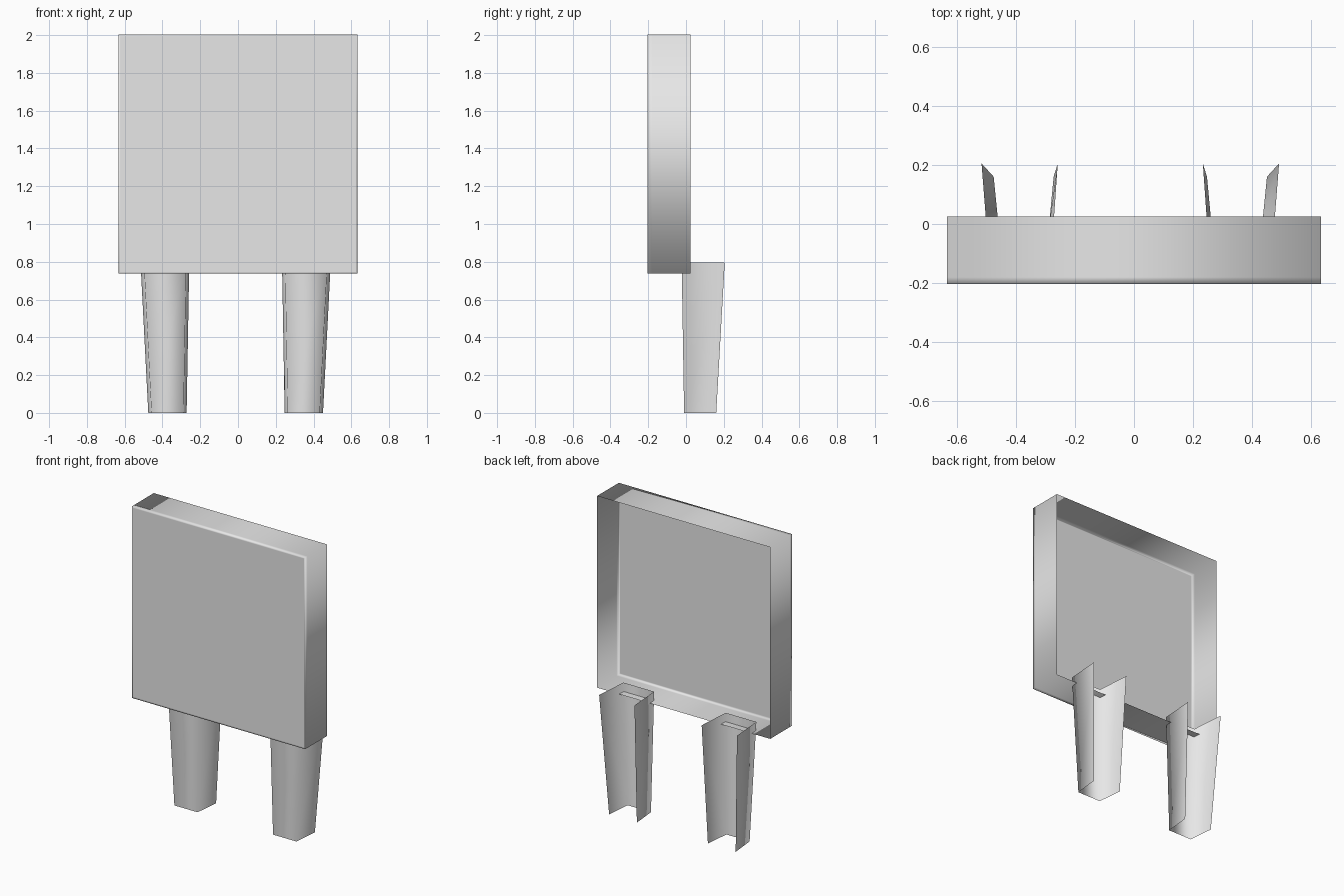
import bpy

if "Cube" in bpy.data.objects:
    bpy.data.objects.remove(bpy.data.objects["Cube"])

grey = bpy.data.materials.new("light grey")
grey.diffuse_color = (0.8, 0.8, 0.8, 1)
grey.use_nodes = True
grey.node_tree.nodes["Principled BSDF"].inputs["Base Color"].default_value = grey.diffuse_color


def make_object(name, verts, faces):
    mesh = bpy.data.meshes.new(name)
    mesh.from_pydata(verts, [], faces)
    mesh.materials.append(grey)
    mesh.shade_smooth()
    obj = bpy.data.objects.new(name, mesh)
    bpy.context.collection.objects.link(obj)
    return obj


def ring(half, y, mid=1.37):
    return [(-half, y, mid - half), (half, y, mid - half),
            (half, y, mid + half), (-half, y, mid + half)]


# Square panel: thin shell, open at the back, with tight loops at the front rim
loops = [(0.633, 0.025), (0.633, -0.18), (0.633, -0.203), (0.623, -0.203)]
verts, faces = [], []
for half, y in loops:
    verts += ring(half, y)
for k in range(len(loops) - 1):
    for i in range(4):
        j = (i + 1) % 4
        faces.append((4 * k + i, 4 * k + 4 + i, 4 * k + 4 + j, 4 * k + j))
faces.append((12, 13, 14, 15))
make_object("panel_shell", verts, faces)

# Legs: tapered channels of thin sheet, open at the back, top and bottom
centre = -0.0125
bottom = [(-0.475, 0.16), (-0.458, -0.01), (-0.288, -0.01), (-0.272, 0.16)]
top = [(-0.516, 0.205), (-0.498, -0.023), (-0.274, -0.023), (-0.258, 0.205)]
for side, name in ((1, "left_leg"), (-1, "right_leg")):
    verts = [(centre + side * (x - centre), y, z)
             for z, outline in ((0, bottom), (0.795, top)) for x, y in outline]
    faces = [(i, i + 1, i + 5, i + 4)[::side] for i in range(3)]
    make_object(name, verts, faces)
